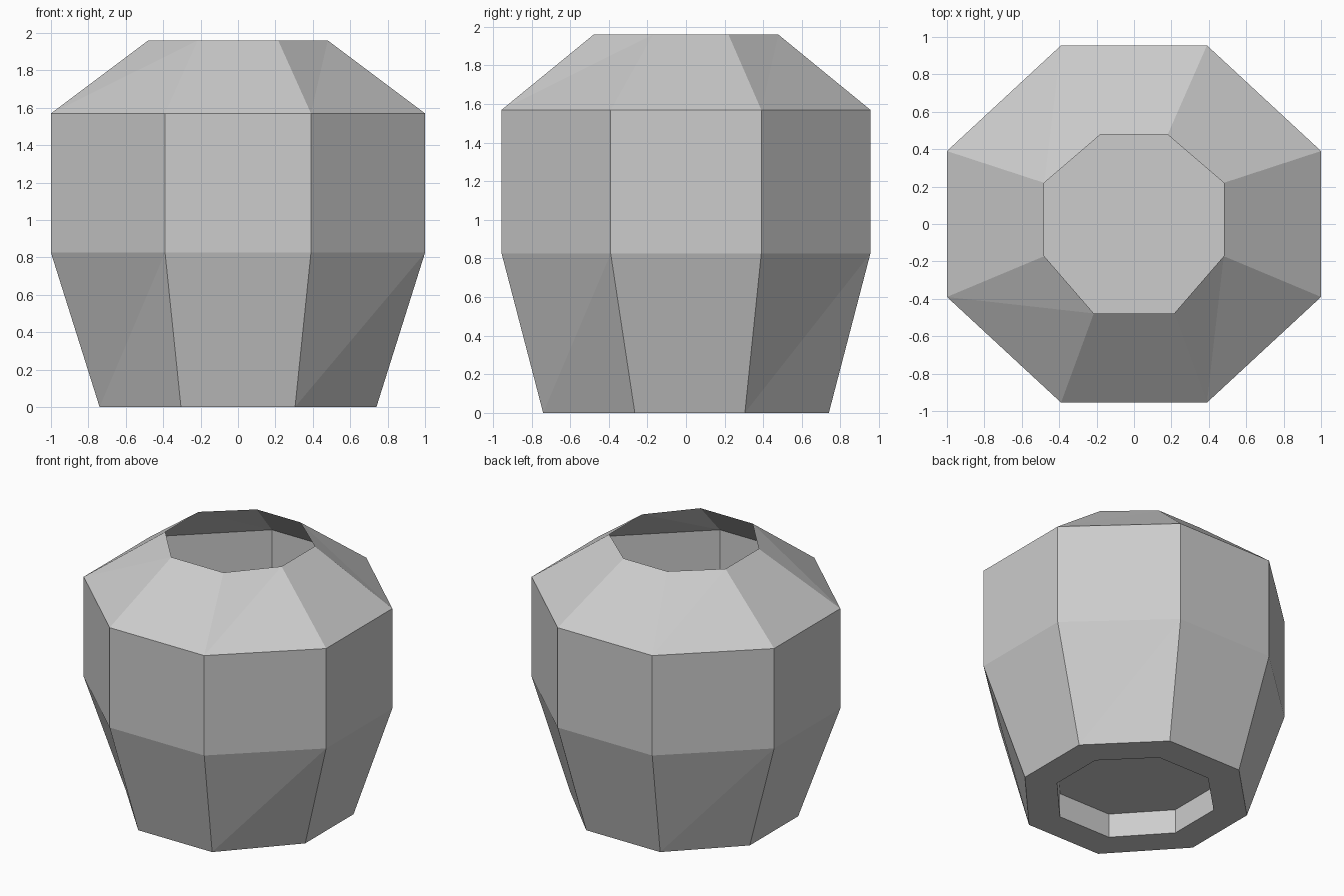
import bpy
import bmesh
import math

cube = bpy.data.objects.get("Cube")
if cube:
    bpy.data.objects.remove(cube, do_unlink=True)

# Plain grey clay
clay = bpy.data.materials.new("grey_clay")
clay.use_nodes = True
GREY = (0.604, 0.604, 0.604, 1.0)
clay.diffuse_color = GREY
clay.node_tree.nodes["Principled BSDF"].inputs["Base Color"].default_value = GREY

bm = bmesh.new()


def ring(z, side, depth, front, back, near, far, scale=1.0):
    """Eight-sided ring, counter-clockwise from the front left corner.
    front/back: half widths of those edges; near/far: y ends of the side edges."""
    half = [(front, -depth), (side, near), (side, far), (back, depth)]
    points = [(-front, -depth)] + half + [(-x, y) for x, y in half[:0:-1]]
    return [bm.verts.new((x * scale, y * scale, z)) for x, y in points]


BASE = dict(side=0.74, depth=0.74, front=0.305, back=0.305, near=-0.265, far=0.305)
BELLY = dict(side=1.0, depth=0.955, front=0.39, back=0.39, near=-0.39, far=0.39)
MOUTH = dict(side=0.48, depth=0.478, front=0.215, back=0.18, near=-0.172, far=0.22)

# Recessed floor, foot, flared wall, straight belly, shoulder up to the open mouth
rings = [
    ring(0.18, **BASE, scale=0.705),
    ring(0.0, **BASE, scale=0.705),
    ring(0.0, **BASE),
    ring(0.825, **BELLY),
    ring(1.57, **BELLY),
    ring(1.96, **MOUTH),
]

bm.faces.new(rings[0][::-1])
for low, high in zip(rings, rings[1:]):
    for i in range(8):
        j = (i + 1) % 8
        bm.faces.new((low[i], low[j], high[j]))
        bm.faces.new((low[i], high[j], high[i]))

# Join the triangles of flat panels, keeping the twisted ones split
bmesh.ops.dissolve_limit(bm, angle_limit=math.radians(0.5),
                         verts=bm.verts[:], edges=bm.edges[:])

mesh = bpy.data.meshes.new("pot")
bm.to_mesh(mesh)
bm.free()
mesh.materials.append(clay)
pot = bpy.data.objects.new("pot", mesh)
bpy.context.collection.objects.link(pot)
